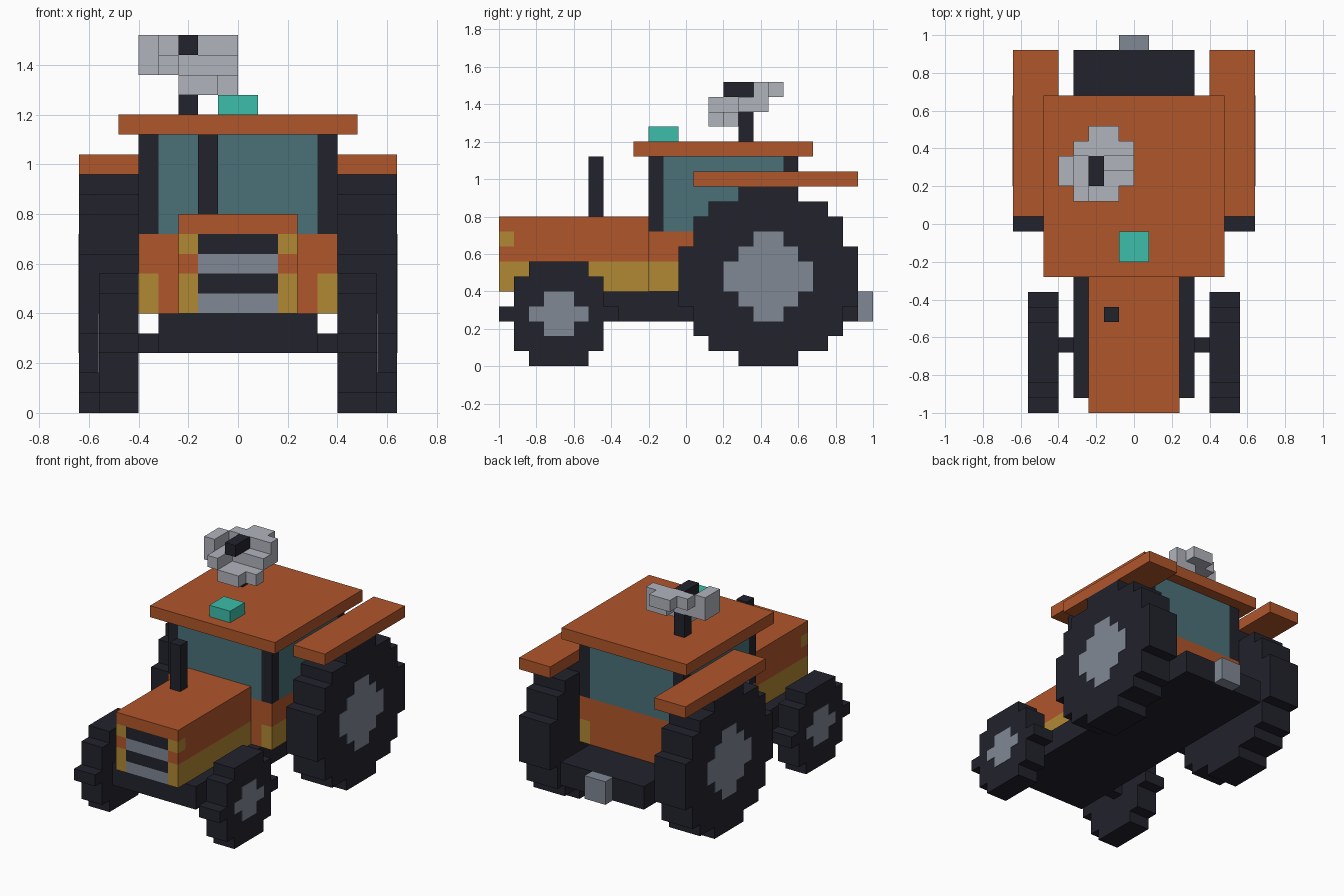
import bpy
import bmesh
from mathutils import Vector

U = 0.08            # edge of one block
Y_MID = 12.5        # block row that lies on y = 0

if "Cube" in bpy.data.objects:
    bpy.data.objects.remove(bpy.data.objects["Cube"], do_unlink=True)


def paint(name, r, g, b):
    m = bpy.data.materials.new(name)
    m.use_nodes = True
    m.diffuse_color = (r, g, b, 1)
    m.node_tree.nodes["Principled BSDF"].inputs["Base Color"].default_value = (r, g, b, 1)
    return m


ORANGE = paint("orange paint", 0.434, 0.093, 0.024)
YELLOW = paint("ochre trim", 0.434, 0.246, 0.034)
DARK = paint("dark rubber", 0.016, 0.016, 0.026)
STEEL = paint("steel grey", 0.216, 0.246, 0.296)
PALE = paint("pale grey", 0.434, 0.456, 0.503)
TEAL = paint("teal", 0.045, 0.515, 0.402)
GLASS = paint("tinted glass", 0.069, 0.165, 0.19)


def place(x, y, z):
    return Vector((x, y - Y_MID, z)) * U


def finish(bm, name, mat):
    bmesh.ops.recalc_face_normals(bm, faces=bm.faces)
    mesh = bpy.data.meshes.new(name)
    bm.to_mesh(mesh)
    bm.free()
    mesh.materials.append(mat)
    bpy.context.collection.objects.link(bpy.data.objects.new(name, mesh))


def blocks(name, mat, *boxes, mirror=False):
    """Boxes as x, y, z ranges in block units; mirror repeats them across x."""
    bm = bmesh.new()
    boxes = list(boxes)
    if mirror:
        boxes += [(-b[1], -b[0], *b[2:]) for b in boxes]
    for x0, x1, y0, y1, z0, z1 in boxes:
        lo, hi = place(x0, y0, z0), place(x1, y1, z1)
        cube = bmesh.ops.create_cube(bm, size=1)["verts"]
        bmesh.ops.scale(bm, vec=hi - lo, verts=cube)
        bmesh.ops.translate(bm, vec=(lo + hi) / 2, verts=cube)
    finish(bm, name, mat)


def stepped_disc(name, mat, x0, x1, y, z, rows):
    """Extrude a stepped outline given by half widths, one per block row."""
    right = [(y + w, z + i + k) for i, w in enumerate(rows) for k in (0, 1)]
    left = [(2 * y - a, b) for a, b in reversed(right)]
    outline = []
    for p in right + left:
        if p not in outline:
            outline.append(p)
    bm = bmesh.new()
    face = bm.faces.new([bm.verts.new(place(x0, a, b)) for a, b in outline])
    ext = bmesh.ops.extrude_face_region(bm, geom=[face])["geom"]
    bmesh.ops.translate(bm, vec=((x1 - x0) * U, 0, 0),
                        verts=[v for v in ext if isinstance(v, bmesh.types.BMVert)])
    finish(bm, name, mat)


# Wheels with hub plates on the outer sides
FRONT_ROWS = [2, 3, 3, 4, 3, 3, 2]
REAR_ROWS = [2, 4, 5, 5, 6, 6, 6, 6, 5, 5, 4, 2]
for side, s in (("left", 1), ("right", -1)):
    stepped_disc(side + "_front_tyre", DARK, 5 * s, 7 * s, 4, 0, FRONT_ROWS)
    stepped_disc(side + "_front_hub", STEEL, 6.97 * s, 7.03 * s, 4, 2, [1, 2, 1])
    stepped_disc(side + "_rear_tyre", DARK, 5 * s, 8 * s, 18, 0, REAR_ROWS)
    stepped_disc(side + "_rear_hub", STEEL, 7.97 * s, 8.03 * s, 18, 3, [1, 2, 3, 3, 2, 1])

# Chassis
blocks("chassis", DARK, (-4, 4, 1, 24, 3, 5))
blocks("front_axle", DARK, (4, 5, 4, 5, 3, 4), mirror=True)
blocks("hitch", STEEL, (-1, 1, 24, 25, 3, 5))

# Hood and nose
blocks("hood", ORANGE, (-3, 3, 1, 10, 7, 10), (-3, 3, 0, 1, 9, 10))
blocks("nose_cheeks", ORANGE, (2, 3, 0, 1, 7, 8), mirror=True)
blocks("hood_band", YELLOW, (-3, 3, 1, 10, 5, 7))
blocks("nose_band", YELLOW, (2, 3, 0, 1, 5, 7), mirror=True)
blocks("headlights", YELLOW, (2, 3, 0, 1, 8, 9), mirror=True)
blocks("grille_bars", STEEL, *[(-2, 2, 0, 1, z, z + 1) for z in (5, 7)])
blocks("grille_gaps", DARK, *[(-2, 2, 0, 1, z, z + 1) for z in (6, 8)])
blocks("exhaust", DARK, (-2, -1, 6, 7, 10, 14))

# Cab
blocks("cab_base", ORANGE, (-4, 4, 10, 20, 5, 7), (-5, 5, 10, 20, 7, 9))
blocks("cab_band", YELLOW, (4, 5, 10, 20, 5, 7), mirror=True)
blocks("pillars", DARK, (4, 5, 10, 11, 9, 14), (4, 5, 19, 20, 9, 14), mirror=True)
blocks("windows", GLASS, (-4, 4, 10, 20, 9, 14), (-5, -4, 11, 19, 9, 14), (4, 5, 11, 19, 9, 14))
blocks("roof", ORANGE, (-6, 6, 9, 21, 14, 15))
blocks("fenders", ORANGE, (5, 8, 13, 24, 12, 13), mirror=True)
blocks("beacon", TEAL, (-1, 1, 10, 12, 15, 16))

# Dish antenna on the roof
blocks("dish_mast", DARK, (-3, -2, 16, 17, 15, 17))
blocks("dish", PALE,
       (-3, -1, 14, 15, 16, 17), (-3, 0, 15, 16, 16, 17),
       (-4, -3, 14, 17, 17, 18), (-3, 0, 16, 17, 17, 18), (-2, 0, 17, 18, 17, 18),
       (-5, -4, 15, 17, 17, 19), (-4, 0, 17, 18, 18, 19), (-3, -1, 18, 19, 18, 19))
blocks("dish_feed", DARK, (-3, -2, 15, 17, 18, 19))
